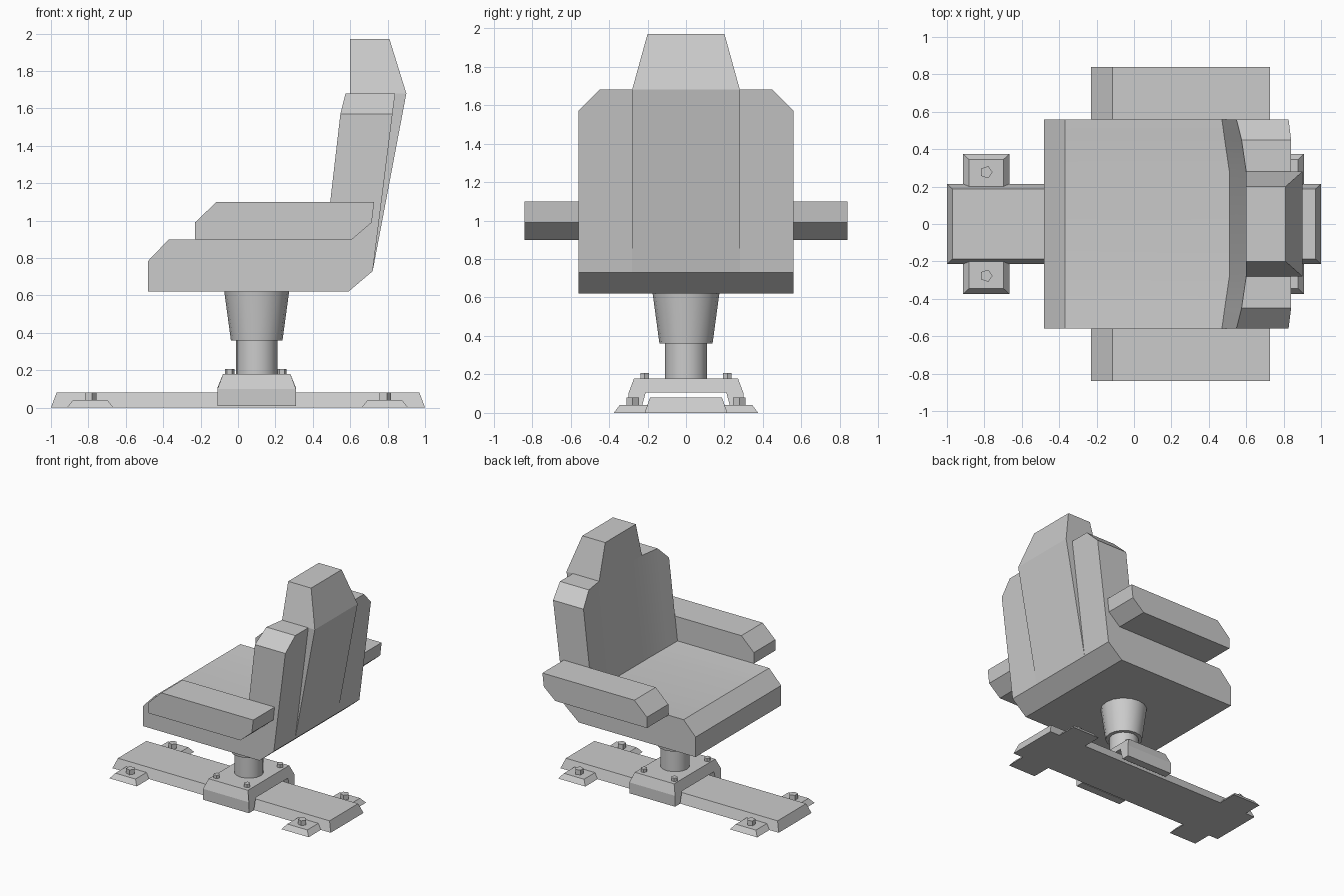
import bpy, bmesh, math

cube = bpy.data.objects.get("Cube")
if cube:
    bpy.data.objects.remove(cube, do_unlink=True)

grey = bpy.data.materials.new("plain grey")
grey.use_nodes = True
COLOUR = (0.6, 0.6, 0.6, 1)
grey.diffuse_color = COLOUR
grey.node_tree.nodes["Principled BSDF"].inputs["Base Color"].default_value = COLOUR


def finish(bm, name, smooth=False):
    bmesh.ops.remove_doubles(bm, verts=bm.verts, dist=0.0005)
    bmesh.ops.recalc_face_normals(bm, faces=bm.faces)
    mesh = bpy.data.meshes.new(name)
    bm.to_mesh(mesh)
    bm.free()
    mesh.materials.append(grey)
    obj = bpy.data.objects.new(name, mesh)
    bpy.context.collection.objects.link(obj)
    if smooth:
        bpy.ops.object.select_all(action='DESELECT')
        obj.select_set(True)
        bpy.context.view_layer.objects.active = obj
        bpy.ops.object.shade_smooth_by_angle(angle=math.radians(30))
    return obj


def loft(name, rings, smooth=False):
    """Skin a row of matching closed rings and cap both ends."""
    bm = bmesh.new()
    rows = [[bm.verts.new(p) for p in ring] for ring in rings]
    n = len(rows[0])
    for a, b in zip(rows, rows[1:]):
        for i in range(n):
            j = (i + 1) % n
            bm.faces.new((a[i], a[j], b[j], b[i]))
    bm.faces.new(rows[0])
    bm.faces.new(rows[-1])
    return finish(bm, name, smooth)


def rect(x0, x1, y, z):
    return [(x0, -y, z), (x1, -y, z), (x1, y, z), (x0, y, z)]


def cylinder(name, x, y, z0, z1, r0, r1, sides, smooth=False):
    rings = []
    for z, r in ((z0, r0), (z1, r1)):
        rings.append([(x + r * math.cos(math.tau * i / sides),
                       y + r * math.sin(math.tau * i / sides), z) for i in range(sides)])
    return loft(name, rings, smooth)


# Floor rail with tapered sides
loft("floor_rail", [rect(-1, 1, 0.215, 0), rect(-0.97, 0.97, 0.187, 0.08)])

# Cross feet and their bolts at each end of the rail
for x, end in ((-0.79, "front"), (0.785, "rear")):
    loft(end + "_foot", [rect(x - 0.125, x + 0.125, 0.375, 0),
                         rect(x - 0.092, x + 0.092, 0.345, 0.04)])
    for y in (-0.277, 0.277):
        cylinder(end + "_foot_bolt", x, y, 0.035, 0.08, 0.034, 0.034, 5)

# Saddle bracket bridging the rail
half = [(0.27, 0.18), (0.3, 0.1), (0.3, 0.01), (0.235, 0.01), (0.21, 0.105)]
arch = half + [(-y, z) for y, z in reversed(half)]
loft("saddle", [[(0.1 + s * (0.18 if z > 0.15 else 0.21), y, z) for y, z in arch]
                for s in (-1, 1)])
for x in (-0.045, 0.235):
    for y in (-0.215, 0.215):
        cylinder("saddle_bolt", x, y, 0.175, 0.207, 0.025, 0.025, 6)

# Pedestal
cylinder("column", 0.1, 0, 0.17, 0.37, 0.11, 0.11, 16, True)
cylinder("column_collar", 0.1, 0, 0.36, 0.625, 0.138, 0.174, 16, True)


# Seat and backrest shell, lofted across its width with a raised centre spine
def shell_ring(y, back, front, top, dip):
    lean = (top - 1.68)
    low = front - 0.09
    profile = [(-0.48, 0.62), (0.59, 0.62), (0.72, 0.73),
               (back + lean * 0.126, top), (front + lean * 0.115, top),
               (low, 0.9 - dip), (-0.37, 0.9), (-0.48, 0.785)]
    return [(x, y, z) for x, z in profile]


side = [(0.56, 0.84, 0.56, 1.57, 0), (0.45, 0.84, 0.575, 1.68, 0.012),
        (0.28, 0.84, 0.6, 1.68, 0.03), (0.28, 0.9, 0.6, 1.68, 0.03)]
rings = [shell_ring(-s[0], *s[1:]) for s in side]
rings += [shell_ring(*s) for s in reversed(side)]
loft("seat_and_backrest", rings, True)

# Headrest
loft("headrest", [rect(0.6, 0.9, 0.28, 1.68), rect(0.6, 0.81, 0.2, 1.97)])

# Armrests
arm = [(-0.23, 0.9), (0.61, 0.9), (0.715, 0.99), (0.728, 1.1), (-0.115, 1.1), (-0.23, 0.99)]
for s, name in ((-1, "right_armrest"), (1, "left_armrest")):
    loft(name, [[(x, s * y, z) for x, z in arm] for y in (0.56, 0.84)])
